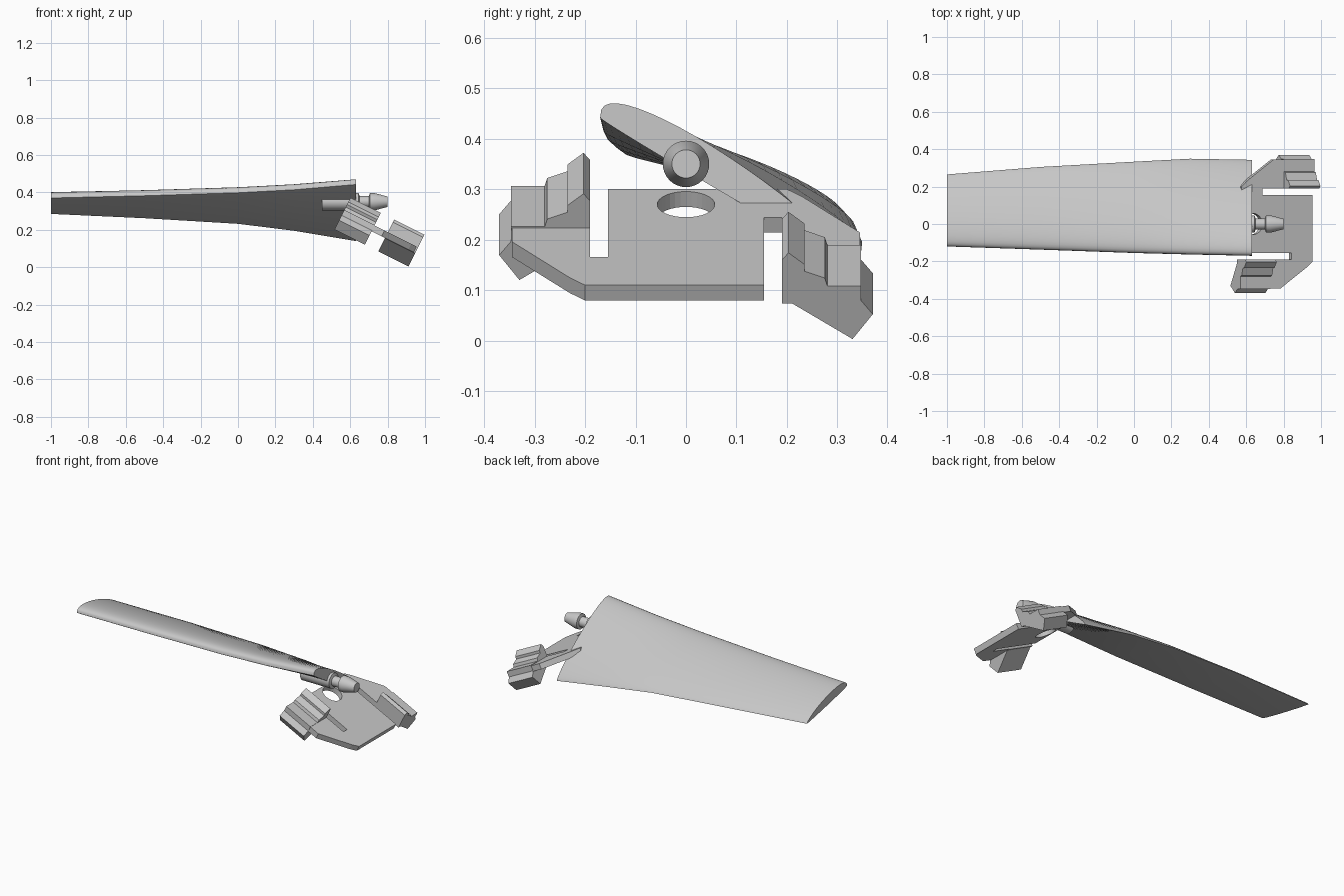
import bpy, bmesh, math
from mathutils import Matrix, Vector

old = bpy.data.objects.get("Cube")
if old:
    bpy.data.objects.remove(old, do_unlink=True)

grey = bpy.data.materials.new("light_grey")
grey.use_nodes = True
colour = (0.58, 0.58, 0.58, 1)
grey.diffuse_color = colour
grey.node_tree.nodes["Principled BSDF"].inputs["Base Color"].default_value = colour


def finish(name, bm, matrix=None, smooth=None):
    bmesh.ops.recalc_face_normals(bm, faces=bm.faces)
    mesh = bpy.data.meshes.new(name)
    bm.to_mesh(mesh)
    bm.free()
    mesh.materials.append(grey)
    obj = bpy.data.objects.new(name, mesh)
    bpy.context.collection.objects.link(obj)
    if matrix:
        obj.matrix_world = matrix
    if smooth:
        bpy.ops.object.select_all(action="DESELECT")
        obj.select_set(True)
        bpy.context.view_layer.objects.active = obj
        bpy.ops.object.shade_smooth_by_angle(angle=math.radians(smooth))
    return obj


def loft(name, rings, matrix=None, smooth=None):
    """Skin a row of equal closed rings and cap both ends."""
    bm = bmesh.new()
    rows = [[bm.verts.new(p) for p in ring] for ring in rings]
    count = len(rows[0])
    for a, b in zip(rows, rows[1:]):
        for i in range(count):
            j = (i + 1) % count
            bm.faces.new((a[i], a[j], b[j], b[i]))
    bm.faces.new(rows[0])
    bm.faces.new(rows[-1])
    return finish(name, bm, matrix, smooth)


# Twisted blade: x, leading edge, trailing edge, section height
stations = [
    (-1.0, (-0.12, 0.37), (0.265, 0.285), 0.052),
    (-0.5, (-0.137, 0.382), (0.305, 0.262), 0.056),
    (0.0, (-0.155, 0.398), (0.333, 0.232), 0.062),
    (0.3, (-0.163, 0.414), (0.349, 0.195), 0.068),
    (0.63, (-0.17, 0.442), (0.343, 0.14), 0.074),
]
STEPS = 24


def section(x, lead, trail, height):
    lead, trail = Vector(lead), Vector(trail)
    ts = [(1 - math.cos(math.pi * i / STEPS)) / 2 for i in range(STEPS + 1)]
    top, under = [], []
    for t in ts:
        y, z = lead.lerp(trail, t)
        bulge = t ** 0.4 * (1 - t) ** 0.65 / 0.498
        top.append((x, y, z + height * bulge))
        under.append((x, y, z - 0.006 * bulge))
    return top + under[-2:0:-1]


loft("blade", [section(*s) for s in stations], smooth=40)

# Mounting pin with neck and tapered head
pin = [(0.45, 0.046), (0.645, 0.046), (0.65, 0.03), (0.70, 0.03),
       (0.705, 0.046), (0.73, 0.046), (0.80, 0.028)]
rings = []
for x, r in pin:
    angles = [math.tau * k / 32 for k in range(32)]
    rings.append([(x, r * math.cos(a), 0.35 + r * math.sin(a)) for a in angles])
loft("mounting_pin", rings, smooth=30)

# Tilted frame shared by the bracket parts
tilt = Matrix.Translation((0.765, 0, 0.205)) @ Matrix.Rotation(math.atan(0.5), 4, "Y")
half_turn = Matrix.Rotation(math.pi, 4, "Z")

# Bracket plate with two open slots
half = [(0.2125, 0.155), (-0.0875, 0.155), (-0.0875, 0.19), (0.2125, 0.19),
        (0.2125, 0.345), (-0.02, 0.345), (-0.18, 0.23), (-0.2125, 0.2)]
outline = half + [(-u, -v) for u, v in half]
plate = loft("bracket_plate", [[(u, v, w) for u, v in outline] for w in (-0.034, 0)], tilt)

# Round hole under the pin
bm = bmesh.new()
bmesh.ops.create_cone(bm, cap_ends=True, segments=32, radius1=0.057, radius2=0.057, depth=0.2)
cutter = finish("hole_cutter", bm, tilt @ Matrix.Translation((-0.145, 0, 0)))
cutter.hide_render = True
cutter.display_type = "WIRE"
cut = plate.modifiers.new("hole", "BOOLEAN")
cut.operation = "DIFFERENCE"
cut.solver = "EXACT"
cut.object = cutter
bpy.context.view_layer.objects.active = plate
bpy.ops.object.modifier_apply(modifier=cut.name)
bpy.data.objects.remove(cutter, do_unlink=True)

# Clips: stepped ridge above, wedge flange below, turned half round for the pair
clip = [(0.19, -0.036), (0.21, -0.036), (0.33, -0.115), (0.37, -0.06), (0.347, -0.03),
        (0.347, 0.003), (0.28, 0.003), (0.275, 0.02), (0.235, 0.035), (0.235, 0.05),
        (0.203, 0.076), (0.19, 0.06)]
for name, turn in (("back_clip", Matrix.Identity(4)), ("front_clip", half_turn)):
    loft(name, [[(u, v, w) for v, w in clip] for u in (0.04, 0.2215)], tilt @ turn)
